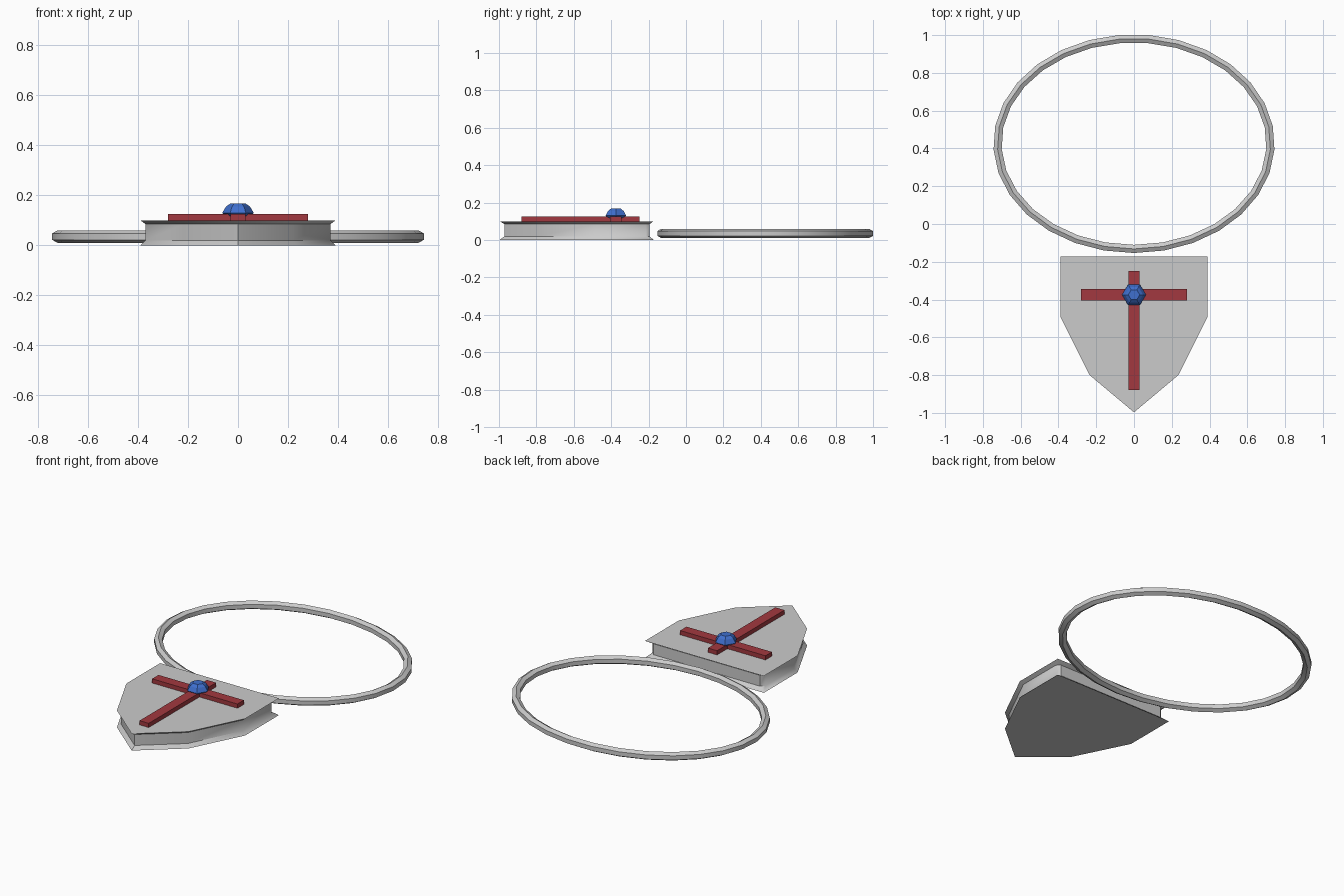
import bpy, bmesh
from math import sin, cos, pi, radians

if "Cube" in bpy.data.objects:
    bpy.data.objects.remove(bpy.data.objects["Cube"])


def material(name, rgb):
    m = bpy.data.materials.new(name)
    m.diffuse_color = (*rgb, 1)
    m.use_nodes = True
    m.node_tree.nodes["Principled BSDF"].inputs["Base Color"].default_value = m.diffuse_color
    return m


def loft(name, rings, mat=None, closed=False, smooth_bands=(), smooth_angle=None):
    """Skin a list of equal-length closed rings; cap the ends unless closed."""
    bm = bmesh.new()
    vs = [[bm.verts.new(p) for p in r] for r in rings]
    n = len(rings[0])
    for k in range(len(vs) if closed else len(vs) - 1):
        a, b = vs[k], vs[(k + 1) % len(vs)]
        for i in range(n):
            j = (i + 1) % n
            f = bm.faces.new((a[i], a[j], b[j], b[i]))
            f.smooth = k in smooth_bands
    if not closed:
        bm.faces.new(vs[0][::-1])
        bm.faces.new(vs[-1])
    bmesh.ops.remove_doubles(bm, verts=bm.verts, dist=1e-5)
    bmesh.ops.recalc_face_normals(bm, faces=bm.faces)
    me = bpy.data.meshes.new(name)
    bm.to_mesh(me)
    bm.free()
    ob = bpy.data.objects.new(name, me)
    bpy.context.collection.objects.link(ob)
    if mat:
        me.materials.append(mat)
    if smooth_angle:
        bpy.ops.object.select_all(action='DESELECT')
        ob.select_set(True)
        bpy.context.view_layer.objects.active = ob
        bpy.ops.object.shade_smooth_by_angle(angle=radians(smooth_angle))
    return ob


def mirrored(half):
    """Complete a right-hand half outline that starts on the centre line."""
    return half + [(-x, y) for x, y in reversed(half) if x > 0]


def at(outline, z):
    return [(x, y, z) for x, y in outline]


# shield pendant: recessed wall between two flared rims, clipped rear corners
rim = mirrored([(0, -0.997), (0.235, -0.80), (0.39, -0.49), (0.39, -0.173), (0.39, -0.173)])
wall = mirrored([(0, -0.97), (0.22, -0.785), (0.37, -0.485), (0.37, -0.215), (0.35, -0.195)])
loft("shield_pendant", [at(rim, 0), at(wall, 0.02), at(wall, 0.085), at(rim, 0.10)],
     smooth_angle=45)

# cross inlay
cross = mirrored([(0, -0.88), (0.03, -0.88), (0.03, -0.405), (0.28, -0.405),
                  (0.28, -0.345), (0.03, -0.345), (0.03, -0.248), (0, -0.248)])
loft("cross_inlay", [at(cross, 0.098), at(cross, 0.125)], material("red", (0.36, 0.04, 0.05)))

# six-sided cut gem
loft("gem", [[(r * cos(i * pi / 3), -0.375 + r * sin(i * pi / 3), z) for i in range(6)]
             for r, z in [(0.03, 0.10), (0.063, 0.13), (0.048, 0.155), (0.03, 0.168)]],
     material("blue", (0.05, 0.16, 0.62)))

# oval chain ring with a hexagonal cross-section
N, R = 29, 0.025
rings = []
for k in range(N):
    a = -pi / 2 + 2 * pi * k / N
    rings.append([((0.723 + R * cos(t)) * cos(a), 0.425 + (0.557 + R * cos(t)) * sin(a),
                   0.035 + R * sin(t)) for t in [pi / 6 + i * pi / 3 for i in range(6)]])
loft("neck_ring", rings, closed=True, smooth_angle=30)
